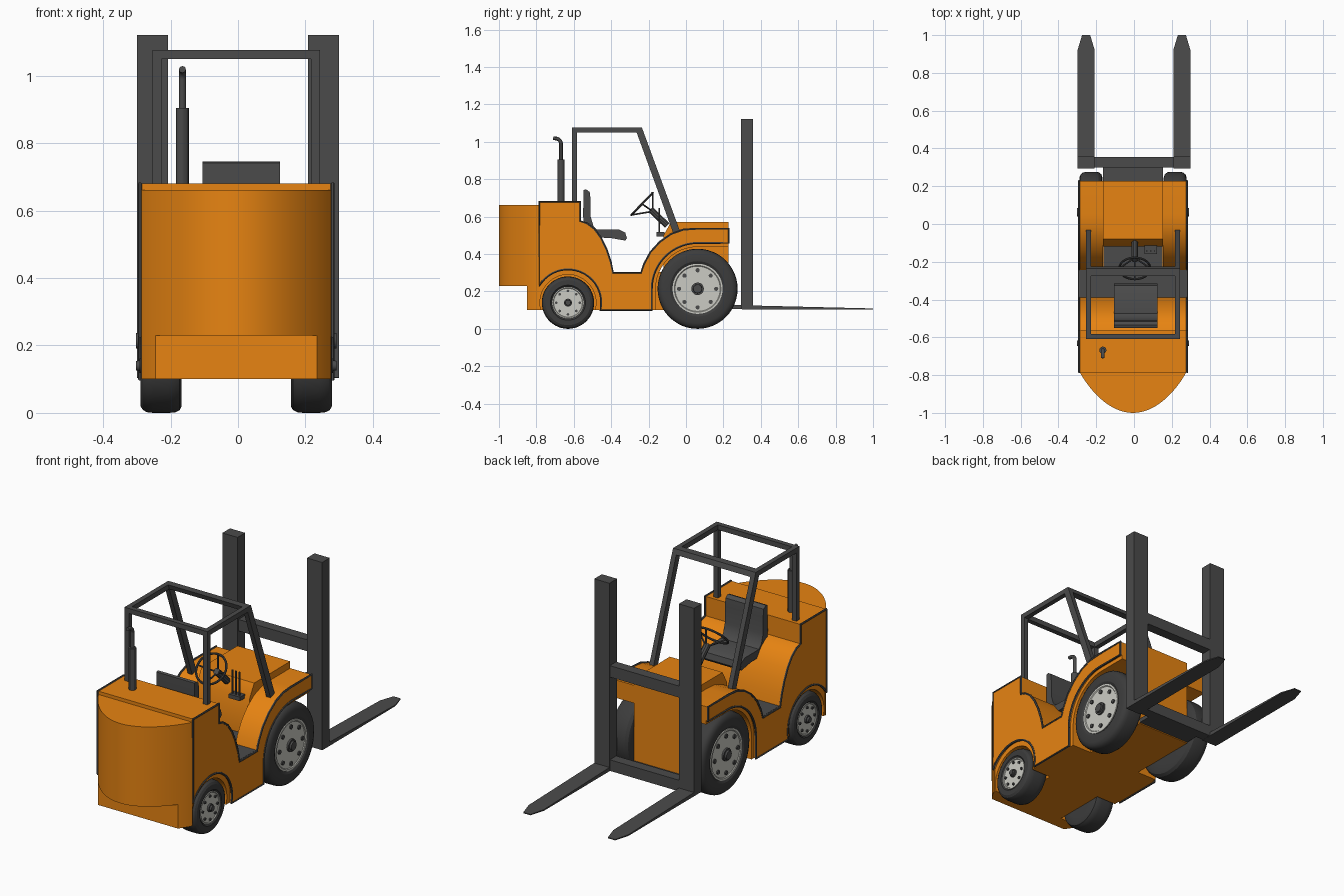
import bpy, bmesh
from math import sin, cos, pi, asin, acos, radians
from mathutils import Vector

if "Cube" in bpy.data.objects:
    bpy.data.objects.remove(bpy.data.objects["Cube"])

CX = -0.005  # body centre line


def material(name, col):
    m = bpy.data.materials.new(name)
    m.diffuse_color = (*col, 1)
    m.use_nodes = True
    m.node_tree.nodes["Principled BSDF"].inputs["Base Color"].default_value = m.diffuse_color
    return m


ORANGE = material("orange_paint", (0.8, 0.23, 0.006))
DARK = material("dark_grey", (0.07, 0.07, 0.07))
RUBBER = material("rubber", (0.045, 0.045, 0.045))
RIM = material("rim_grey", (0.6, 0.6, 0.55))


def make(name, verts, faces, mat):
    me = bpy.data.meshes.new(name)
    me.from_pydata(verts, [], faces)
    bm = bmesh.new()
    bm.from_mesh(me)
    bmesh.ops.recalc_face_normals(bm, faces=bm.faces)
    bm.to_mesh(me)
    bm.free()
    me.materials.append(mat)
    ob = bpy.data.objects.new(name, me)
    bpy.context.collection.objects.link(ob)
    return ob


def extrude(name, pts, a, b, mat, axis="x"):
    """Prism: (y, z) profile along x, or (x, y) plan along z."""
    put = (lambda p, t: (t, p[0], p[1])) if axis == "x" else (lambda p, t: (p[0], p[1], t))
    n = len(pts)
    verts = [put(p, t) for t in (a, b) for p in pts]
    faces = [tuple(range(n)), tuple(range(n, 2 * n))]
    faces += [(i, (i + 1) % n, n + (i + 1) % n, n + i) for i in range(n)]
    return make(name, verts, faces, mat)


def box(name, x, y, z, mat):
    return extrude(name, [(y[0], z[0]), (y[1], z[0]), (y[1], z[1]), (y[0], z[1])], x[0], x[1], mat)


def lathe(name, prof, c, side, mat, n=40):
    """Spin (offset, radius) profile round the x axis at c."""
    verts = [(c[0] + side * o, c[1] + r * cos(2 * pi * k / n), c[2] + r * sin(2 * pi * k / n))
             for o, r in prof for k in range(n)]
    m = len(prof)
    faces = [(j * n + k, j * n + (k + 1) % n, (j + 1) * n + (k + 1) % n, (j + 1) * n + k)
             for j in range(m - 1) for k in range(n)]
    faces += [tuple(range(n)), tuple(range((m - 1) * n, m * n))]
    return make(name, verts, faces, mat)


def tube(name, pts, r, mat, closed=False, res=2):
    cu = bpy.data.curves.new(name, "CURVE")
    cu.dimensions = "3D"
    cu.bevel_depth, cu.bevel_resolution, cu.use_fill_caps = r, res, True
    sp = cu.splines.new("POLY")
    sp.points.add(len(pts) - 1)
    for p, q in zip(sp.points, pts):
        p.co = (*q, 1)
    sp.use_cyclic_u = closed
    cu.materials.append(mat)
    ob = bpy.data.objects.new(name, cu)
    bpy.context.collection.objects.link(ob)
    return ob


# Side profile pieces (y, z)
FW, RW = (0.062, 0.214), (-0.631, 0.14)
MOUND = [(-0.565, 0.575), (-0.53, 0.565), (-0.49, 0.535), (-0.455, 0.487),
         (-0.425, 0.425), (-0.403, 0.36), (-0.39, 0.3)]
FENDER = [(-0.24, 0.3), (-0.225, 0.345), (-0.19, 0.41), (-0.14, 0.465),
          (-0.08, 0.507), (-0.015, 0.53), (0.05, 0.535), (0.228, 0.535)]


def side_profile(rf, rr):
    pts = [(-0.785, 0.68), (-0.565, 0.68)] + MOUND + FENDER + [(0.228, FW[1] + rf)]
    for k in range(17):
        a = pi / 2 * (1 + k / 16)
        pts.append((FW[0] + rf * cos(a), FW[1] + rf * sin(a)))
    pts.append((FW[0] - rf, 0.1))
    a0 = asin(-0.04 / rr)
    a1 = acos(-0.154 / rr) if rr > 0.154 else pi - a0
    for k in range(21):
        a = a0 + (a1 - a0) * k / 20
        pts.append((RW[0] + rr * cos(a), RW[1] + rr * sin(a)))
    if rr < 0.154:
        pts.append((-0.785, 0.1))
    return pts


# Body: centre, side panels, arch liners and trim
extrude("body_center", [(-0.785, 0.1), (-0.785, 0.68), (-0.565, 0.68)] + MOUND +
        [(-0.12, 0.3), (-0.12, 0.5), (-0.08, 0.572), (0.228, 0.572), (0.228, 0.1)],
        CX - 0.158, CX + 0.158, ORANGE)
for s, tag in ((-1, "left"), (1, "right")):
    outline = side_profile(0.245, 0.178)
    extrude("side_panel_" + tag, outline, CX + s * 0.158, CX + s * 0.287, ORANGE)
    extrude("arch_liner_" + tag, side_profile(0.224, 0.15), CX + s * 0.158, CX + s * 0.275, ORANGE)
    tube("panel_trim_" + tag, [(CX + s * 0.286, y, z) for y, z in outline], 0.006, DARK, True, 1)
box("floor_mat", (CX - 0.283, CX + 0.283), (-0.388, -0.243), (0.295, 0.305), DARK)
box("foot_plate", (CX - 0.156, CX + 0.156), (-0.245, -0.118), (0.295, 0.305), DARK)

# Counterweight with rounded plan, flattened bumper below
N = 40
plan = [(CX + 0.281 * sin(pi / 2 * t), -0.785 - 0.215 * max(0, cos(pi / 2 * t)) ** 1.83)
        for t in [i / (N / 2) - 1 for i in range(N + 1)]]
extrude("counterweight", plan, 0.23, 0.662, ORANGE, "z")
extrude("rear_bumper", [(x, max(y, -0.85)) for x, y in plan], 0.1, 0.23, ORANGE, "z")

# Wheels
for s, tag in ((-1, "left"), (1, "right")):
    for pos, (y, z), R, rim in (("front", FW, 0.214, 0.134), ("rear", RW, 0.14, 0.085)):
        nm = pos + "_" + tag
        c = (CX, y, z)
        lathe("tire_" + nm, [(0.162, rim), (0.162, R * 0.86), (0.168, R * 0.94), (0.182, R * 0.99),
                             (0.2, R), (0.247, R), (0.265, R * 0.985), (0.277, R * 0.94),
                             (0.284, R * 0.86), (0.284, rim * 1.1), (0.276, rim)], c, s, RUBBER, 48)
        lathe("rim_" + nm, [(0.2, rim), (0.281, rim), (0.281, rim * 0.93), (0.277, rim * 0.9),
                            (0.277, 0.01)], c, s, RIM)
        lathe("hub_" + nm, [(0.27, rim * 0.25), (0.287, rim * 0.25), (0.287, rim * 0.18),
                            (0.297, rim * 0.17), (0.297, 0.003)], c, s, DARK, 20)
        for k in range(8):
            a = 2 * pi * k / 8
            lathe("bolt_" + nm, [(0.27, rim * 0.085), (0.284, rim * 0.085)],
                  (CX, y + rim * 0.74 * cos(a), z + rim * 0.74 * sin(a)), s, DARK, 10)
for nm, (y, z) in (("front", FW), ("rear", RW)):
    lathe("axle_" + nm, [(-0.2, 0.03), (0.2, 0.03)], (CX, y, z), 1, DARK, 16)

# Overhead guard
for s, tag in ((-1, "left"), (1, "right")):
    extrude("guard_side_" + tag, [(-0.61, 0.67), (-0.61, 1.077), (-0.236, 1.077), (-0.024, 0.5),
                                  (-0.064, 0.5), (-0.264, 1.05), (-0.583, 1.05), (-0.583, 0.67)],
            CX + s * 0.222, CX + s * 0.248, DARK)
box("guard_rear_bar", (CX - 0.222, CX + 0.222), (-0.61, -0.583), (1.05, 1.077), DARK)
extrude("guard_front_bar", [(-0.274, 1.077), (-0.236, 1.077), (-0.226, 1.05), (-0.264, 1.05)],
        CX - 0.222, CX + 0.222, DARK)

# Mast and forks
for s, tag in ((-1, "left"), (1, "right")):
    box("mast_" + tag, (s * 0.208, s * 0.299), (0.293, 0.358), (0.105, 1.122), DARK)
    fork = extrude("fork_" + tag, [(s * 0.208, 0.3), (s * 0.299, 0.3), (s * 0.299, 0.92),
                                   (s * 0.275, 1.0), (s * 0.232, 1.0), (s * 0.208, 0.92)],
                   0.104, 0.126, DARK, "z")
    for v in fork.data.vertices:
        if v.co.z > 0.11:
            v.co.z -= 0.017 * (v.co.y - 0.3) / 0.7
box("mast_upper_bar", (-0.21, 0.21), (0.3, 0.355), (0.613, 0.675), DARK)
box("mast_lower_bar", (-0.21, 0.21), (0.3, 0.355), (0.105, 0.165), DARK)
box("mast_mount", (CX - 0.158, CX + 0.158), (0.2, 0.31), (0.105, 0.127), DARK)

# Seat
extrude("seat", [(-0.548, 0.742), (-0.535, 0.746), (-0.515, 0.732), (-0.51, 0.69), (-0.51, 0.6),
                 (-0.495, 0.55), (-0.475, 0.53), (-0.355, 0.53), (-0.325, 0.515), (-0.316, 0.485),
                 (-0.325, 0.472), (-0.4, 0.485), (-0.5, 0.49), (-0.54, 0.52), (-0.55, 0.6)],
        -0.105, 0.124, DARK)

# Steering wheel, column and levers
SX = 0.004
centre, hub = Vector((SX, -0.235, 0.668)), Vector((SX, -0.178, 0.628))
bpy.ops.mesh.primitive_torus_add(location=centre, rotation=(radians(46), 0, 0), major_radius=0.082,
                                 minor_radius=0.006, major_segments=36, minor_segments=8)
wheel = bpy.context.object
wheel.name = "steering_wheel"
wheel.data.materials.append(DARK)
for k in range(4):
    a = pi / 2 * k
    rim_pt = centre + 0.082 * Vector((cos(a), sin(a) * cos(radians(46)), sin(a) * sin(radians(46))))
    tube("steering_spoke", [rim_pt, hub], 0.0045, DARK)
tube("steering_column", [hub + Vector((0, -0.012, 0.01)), (SX, -0.1, 0.552)], 0.018, DARK, res=3)
box("lever_base", (0.055, 0.122), (-0.158, -0.115), (0.495, 0.517), DARK)
for x in (0.067, 0.088, 0.109):
    tube("lever", [(x, -0.143, 0.51), (x, -0.143, 0.645)], 0.004, DARK)

# Exhaust stack
EX, EY = -0.165, -0.668
tube("exhaust_muffler", [(EX, EY, 0.67), (EX, EY, 0.905)], 0.019, DARK, res=4)
bend = [(EX, EY - 0.03 + 0.03 * cos(a), 0.988 + 0.03 * sin(a)) for a in [pi / 2 * k / 6 for k in range(7)]]
tube("exhaust_pipe", [(EX, EY, 0.9)] + bend + [(EX, EY - 0.042, 1.019)], 0.01, DARK, res=4)

# Curves to meshes, smooth shading with sharp edges kept
bpy.ops.object.select_all(action="SELECT")
bpy.context.view_layer.objects.active = wheel
bpy.ops.object.convert(target="MESH")
bpy.ops.object.select_all(action="SELECT")
bpy.ops.object.shade_smooth_by_angle(angle=radians(30))
